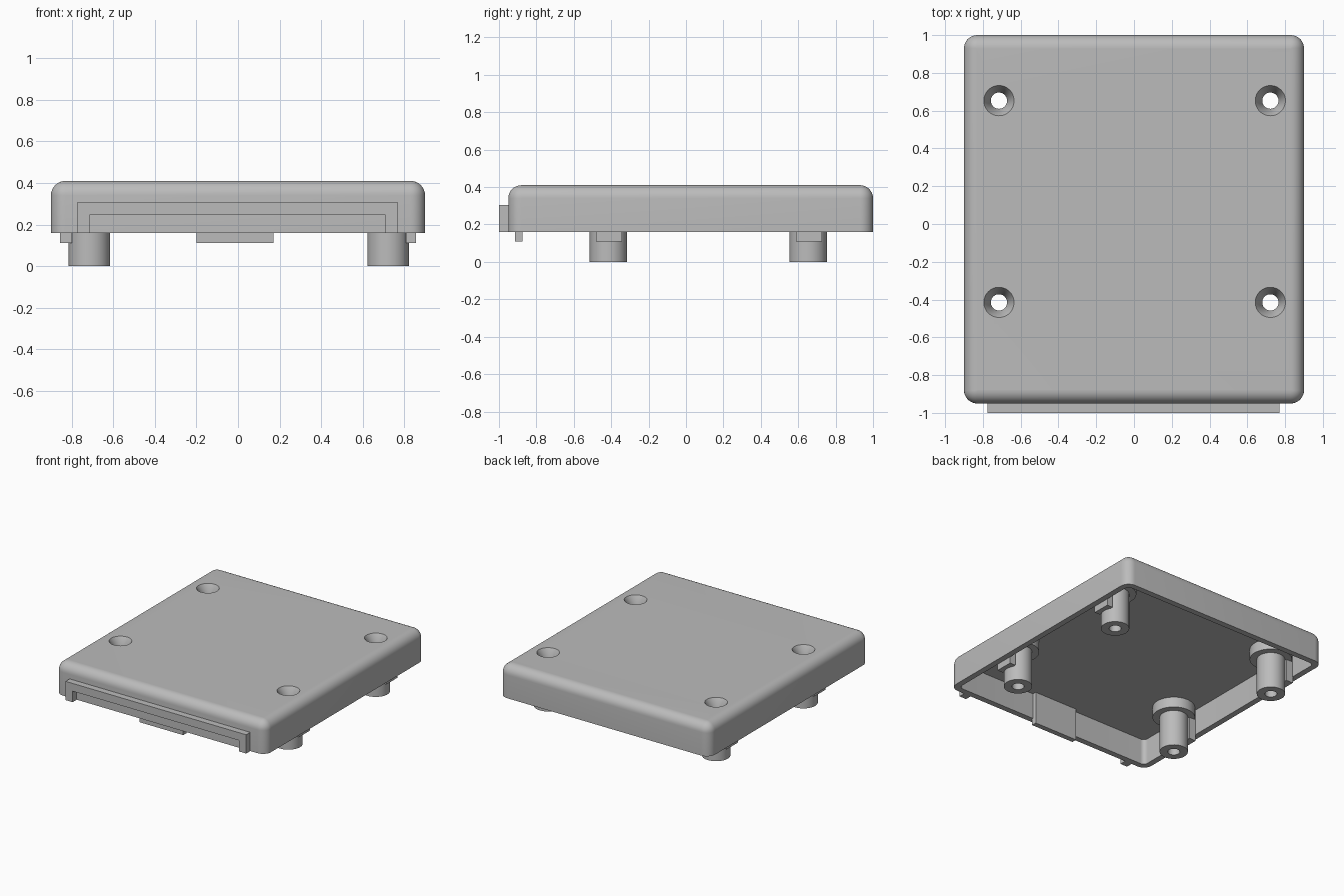
import bpy, bmesh, math

cube = bpy.data.objects.get("Cube")
if cube:
    bpy.data.objects.remove(cube, do_unlink=True)

grey = bpy.data.materials.new("light grey plastic")
grey.use_nodes = True
colour = (0.5, 0.5, 0.5, 1)
grey.diffuse_color = colour
grey.node_tree.nodes["Principled BSDF"].inputs["Base Color"].default_value = colour


def finish(name, bm, smooth=True):
    bmesh.ops.remove_doubles(bm, verts=bm.verts, dist=0.0002)
    mesh = bpy.data.meshes.new(name)
    bm.to_mesh(mesh)
    bm.free()
    obj = bpy.data.objects.new(name, mesh)
    bpy.context.collection.objects.link(obj)
    mesh.materials.append(grey)
    if smooth:
        shade(obj)
    return obj


def activate(obj):
    bpy.ops.object.select_all(action='DESELECT')
    obj.select_set(True)
    bpy.context.view_layer.objects.active = obj


def shade(obj):
    activate(obj)
    bpy.ops.object.shade_smooth_by_angle(angle=math.radians(30))


def box(name, x0, x1, y0, y1, z0, z1):
    bm = bmesh.new()
    bmesh.ops.create_cube(bm, size=1)
    for v in bm.verts:
        v.co = (x1 if v.co.x > 0 else x0, y1 if v.co.y > 0 else y0, z1 if v.co.z > 0 else z0)
    return finish(name, bm, False)


def rounded_ring(bm, inset, radius, z, segs=8):
    """Ring of vertices around a rounded rectangle, inset from the case footprint."""
    hx, hy = 0.9 - inset - radius, 0.975 - inset - radius
    ring = []
    for q, (sx, sy) in enumerate([(1, 1), (-1, 1), (-1, -1), (1, -1)]):
        for i in range(segs + 1):
            a = math.pi / 2 * (q + i / segs)
            ring.append(bm.verts.new((sx * hx + radius * math.cos(a),
                                      0.025 + sy * hy + radius * math.sin(a), z)))
    return ring


def bridge(bm, a, b):
    n = len(a)
    for i in range(n):
        j = (i + 1) % n
        bm.faces.new((a[i], a[j], b[j], b[i]))


# Case shell: ceiling, inner wall, rim, outer wall, rounded top edge
BOTTOM, TOP, CEILING, R, WALL = 0.16, 0.41, 0.36, 0.07, 0.045
bm = bmesh.new()
rings = [rounded_ring(bm, WALL, 0.035, CEILING), rounded_ring(bm, WALL, 0.035, BOTTOM),
         rounded_ring(bm, 0, R, BOTTOM)]
for i in range(9):
    a = math.pi / 2 * i / 8
    inset = R * (1 - math.cos(a))
    rings.append(rounded_ring(bm, inset, max(R - inset, 0.002), TOP - R + R * math.sin(a)))
for a, b in zip(rings, rings[1:]):
    bridge(bm, a, b)
bm.faces.new(rings[0])
bm.faces.new(rings[-1])
bmesh.ops.recalc_face_normals(bm, faces=bm.faces)
shell = finish("case_shell", bm, False)

# Screw positions
SEGS = 48
HEAD, HOLE = 0.08, 0.043
posts = [(x, y) for x in (-0.715, 0.722) for y in (-0.415, 0.653)]

# Openings for the screw heads
bm = bmesh.new()
for x, y in posts:
    made = bmesh.ops.create_cone(bm, cap_ends=True, segments=SEGS, radius1=HEAD,
                                 radius2=HEAD, depth=0.3)
    bmesh.ops.translate(bm, verts=made["verts"], vec=(x, y, 0.4))
cutter = finish("hole_cutter", bm, False)
cutter.hide_render = True
cut = shell.modifiers.new("screw_holes", 'BOOLEAN')
cut.object = cutter
cut.solver = 'EXACT'
activate(shell)
bpy.ops.object.modifier_apply(modifier=cut.name)
bpy.data.objects.remove(cutter, do_unlink=True)
shade(shell)

# Hollow stepped screw posts with a countersunk seat
profile = [(HEAD, TOP), (HOLE, 0.345), (HOLE, 0), (0.1, 0), (0.1, 0.28),
           (0.15, 0.28), (0.15, 0.37)]
for k, (x, y) in enumerate(posts):
    bm = bmesh.new()
    loops = []
    for r, z in profile:
        loops.append([bm.verts.new((x + r * math.cos(t * math.tau / SEGS),
                                    y + r * math.sin(t * math.tau / SEGS), z))
                      for t in range(SEGS)])
    for a, b in zip(loops, loops[1:]):
        bridge(bm, b, a)
    bmesh.ops.recalc_face_normals(bm, faces=bm.faces)
    # The open strip must face away from the post's solid body
    bm.faces.ensure_lookup_table()
    if max(bm.faces, key=lambda f: f.calc_center_median().x).normal.x < 0:
        bmesh.ops.reverse_faces(bm, faces=bm.faces)
    finish(f"screw_post_{k + 1}", bm)

    # Locating rib between the post and the side wall
    x0, x1 = (-0.856, -0.798) if x < 0 else (0.808, 0.856)
    box(f"side_rib_{k + 1}", x0, x1, y - 0.065, y + 0.073, 0.11, 0.365)

# Locating tab inside the front wall
box("front_tab", -0.2, 0.172, -0.915, -0.875, 0.11, 0.365)

# Raised frame on the front: an arch profile extruded outwards
bm = bmesh.new()
arch = [(-0.775, 0.16), (-0.715, 0.16), (-0.715, 0.245), (0.71, 0.245),
        (0.71, 0.16), (0.77, 0.16), (0.77, 0.305), (-0.775, 0.305)]
face = bm.faces.new([bm.verts.new((x, -1, z)) for x, z in arch])
made = bmesh.ops.extrude_face_region(bm, geom=[face], use_keep_orig=True)
for v in made["geom"]:
    if isinstance(v, bmesh.types.BMVert):
        v.co.y = -0.945
bmesh.ops.recalc_face_normals(bm, faces=bm.faces)
finish("front_frame", bm, False)
